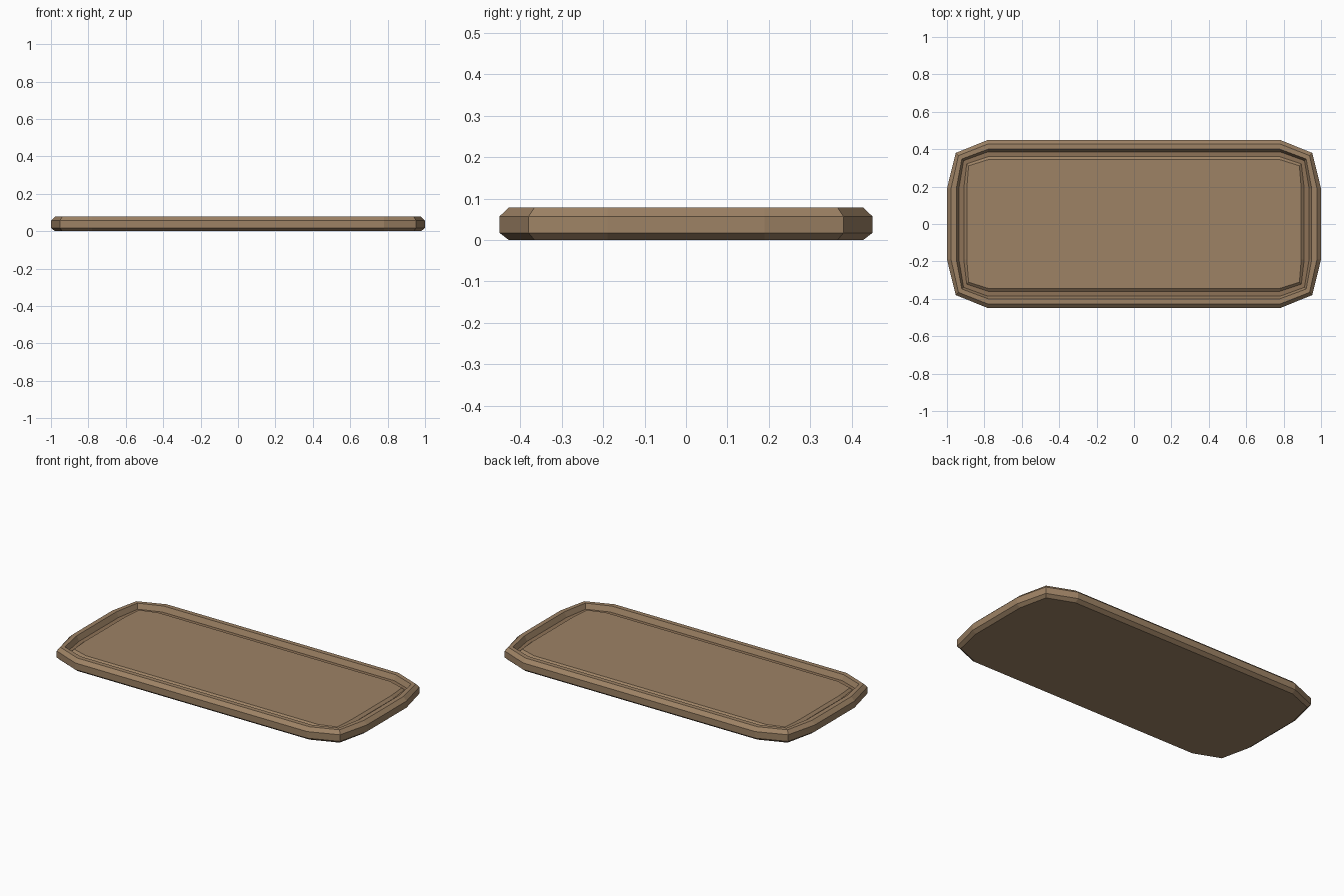
import bpy, bmesh

if "Cube" in bpy.data.objects:
    bpy.data.objects.remove(bpy.data.objects["Cube"])


def material(name, rgb):
    m = bpy.data.materials.new(name)
    m.diffuse_color = (*rgb, 1)
    m.use_nodes = True
    m.node_tree.nodes["Principled BSDF"].inputs["Base Color"].default_value = m.diffuse_color
    return m


def outline(d):
    """Twelve-sided tray outline, moved inwards by d."""
    q = [(1 - d, 0.19), (0.953 - 0.65 * d, 0.38 - 0.65 * d), (0.78, 0.45 - d)]
    pts = list(q)
    pts += [(-x, y) for x, y in reversed(q)]
    pts += [(-x, -y) for x, y in q]
    pts += [(x, -y) for x, y in reversed(q)]
    return pts


# Cross-section from the underside, over the rim, through the groove to the panel: (inset, z)
profile = [(0.022, 0.0), (0.0, 0.017), (0.0, 0.057), (0.022, 0.078),
           (0.05, 0.078), (0.064, 0.047), (0.09, 0.047), (0.106, 0.06)]
GROOVE = 5  # band index of the groove floor

bm = bmesh.new()
rings = [[bm.verts.new((x, y, z)) for x, y in outline(d)] for d, z in profile]
for band, (a, b) in enumerate(zip(rings, rings[1:])):
    n = len(a)
    for i in range(n):
        j = (i + 1) % n
        f = bm.faces.new((a[i], a[j], b[j], b[i]))
        f.material_index = 1 if band == GROOVE else 0

# Underside and raised centre panel
bm.faces.new(rings[0][::-1])
bm.faces.new(rings[-1])
bmesh.ops.recalc_face_normals(bm, faces=bm.faces)

mesh = bpy.data.meshes.new("tray")
bm.to_mesh(mesh)
bm.free()
mesh.materials.append(material("light_brown", (0.34, 0.225, 0.13)))
mesh.materials.append(material("groove_brown", (0.27, 0.17, 0.095)))
tray = bpy.data.objects.new("tray", mesh)
bpy.context.collection.objects.link(tray)
